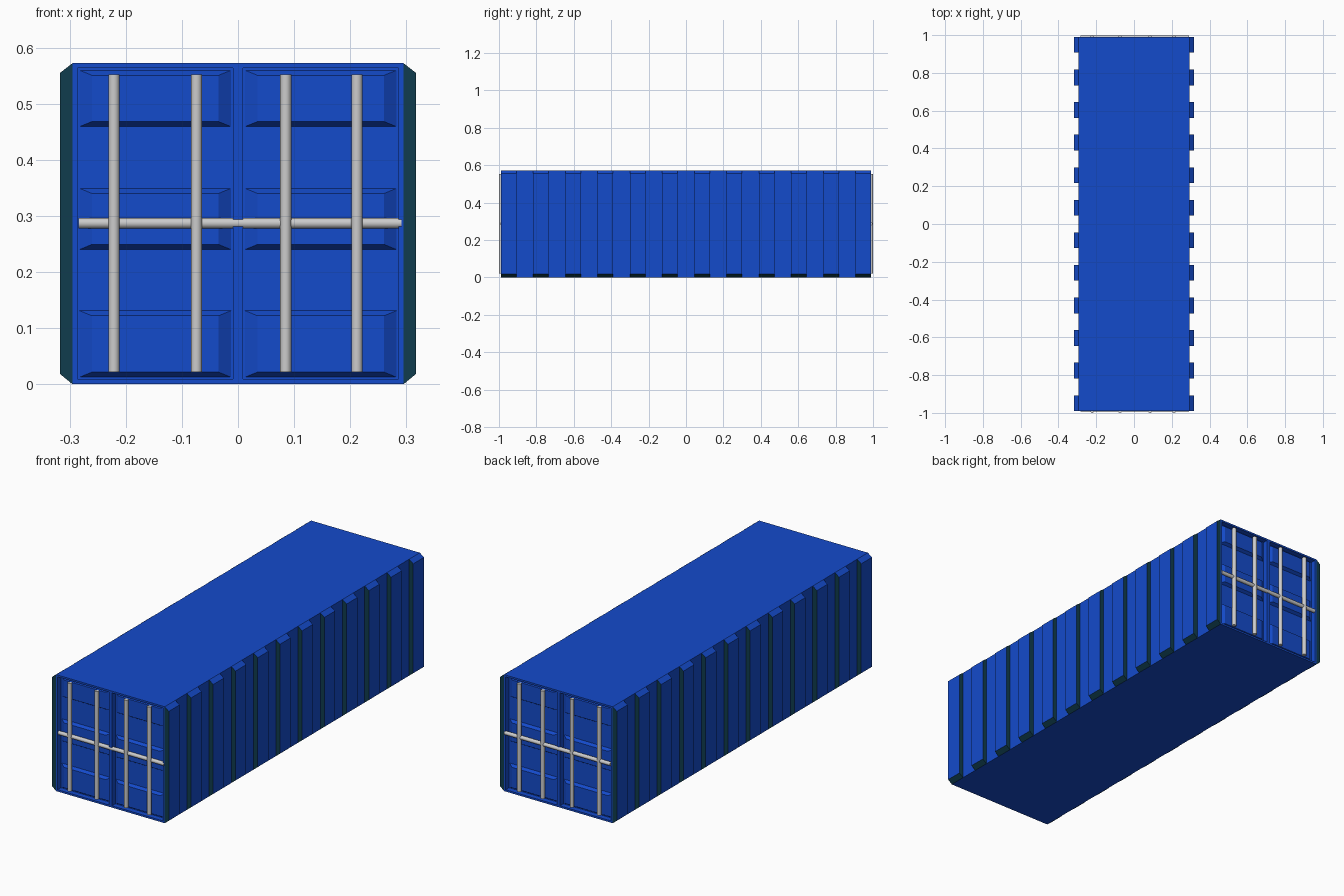
import bpy, bmesh
from math import pi
from mathutils import Matrix, Vector

if "Cube" in bpy.data.objects:
    bpy.data.objects.remove(bpy.data.objects["Cube"])

W, L, H = 0.295, 0.99, 0.572      # half width, half length, height


def material(name, rgb):
    m = bpy.data.materials.new(name)
    m.diffuse_color = (*rgb, 1)
    m.use_nodes = True
    m.node_tree.nodes["Principled BSDF"].inputs["Base Color"].default_value = m.diffuse_color
    return m


blue = material("blue_paint", (0.007, 0.07, 0.6))
teal = material("dark_teal", (0.005, 0.045, 0.075))


def finish(name, bm, mats=()):
    bm.normal_update()
    me = bpy.data.meshes.new(name)
    bm.to_mesh(me)
    bm.free()
    ob = bpy.data.objects.new(name, me)
    for m in mats:
        me.materials.append(m)
    bpy.context.collection.objects.link(ob)
    return ob


def mirror(ob, axis):
    m = ob.modifiers.new("mirror", 'MIRROR')
    m.use_axis = [i == axis for i in range(3)]
    m.use_mirror_merge = False


# body: box whose ends are split into two sunken door leaves
bm = bmesh.new()
bmesh.ops.create_cube(bm, size=1, matrix=Matrix.Translation((0, 0, H / 2))
                      @ Matrix.Diagonal((2 * W, 2 * L, H, 1)))
bmesh.ops.bisect_plane(bm, geom=bm.verts[:] + bm.edges[:] + bm.faces[:],
                       plane_co=(0, 0, 0), plane_no=(1, 0, 0))
bm.normal_update()
ends = [f for f in bm.faces if abs(f.normal.y) > 0.9]
bmesh.ops.inset_individual(bm, faces=ends, thickness=0.0125)
bm.normal_update()
push = [(f, -0.026 * f.normal) for f in ends]
for f, d in push:
    new = bmesh.ops.extrude_discrete_faces(bm, faces=[f])["faces"][0]
    bmesh.ops.translate(bm, verts=new.verts[:], vec=d)
finish("container_body", bm, [blue])

# side ribs: one chamfered rib, arrayed and mirrored
bm = bmesh.new()
profile = [(W, 0), (0.317, 0.018), (0.317, 0.555), (W, H)]
lo = bm.faces.new([bm.verts.new((x, -L, z)) for x, z in profile])
ext = bmesh.ops.extrude_face_region(bm, geom=[lo], use_keep_orig=True)
bmesh.ops.translate(bm, verts=[v for v in ext["geom"] if isinstance(v, bmesh.types.BMVert)],
                    vec=(0, 0.083, 0))
bmesh.ops.recalc_face_normals(bm, faces=bm.faces[:])
for f in bm.faces:
    f.material_index = int(abs(f.normal.y) > 0.9 or f.normal.z < -0.3)
bmesh.ops.delete(bm, geom=[f for f in bm.faces if f.normal.x < -0.9], context='FACES_ONLY')
ribs = finish("side_ribs", bm, [blue, teal])
arr = ribs.modifiers.new("array", 'ARRAY')
arr.count = 12
arr.use_relative_offset = False
arr.use_constant_offset = True
arr.constant_offset_displace = (0, (2 * L - 0.083) / 11, 0)
mirror(ribs, 0)

# raised door panels: bevelled plates on the sunken leaves, both ends
bm = bmesh.new()
for x0, x1 in ((-0.2825, -0.0125), (0.0125, 0.2825)):
    for z0, z1 in ((0.0125, 0.131), (0.24, 0.349), (0.459, 0.5595)):
        rings = []
        for y, dx, dz in ((-0.964, 0, 0), (-0.979, 0.022, 0.009)):
            rings.append([bm.verts.new((x, y, z)) for x, z in (
                (x0 + dx, z0 + dz), (x1 - dx, z0 + dz), (x1 - dx, z1 - dz), (x0 + dx, z1 - dz))])
        back, face = rings
        bm.faces.new(face)
        for i in range(4):
            j = (i + 1) % 4
            bm.faces.new((back[i], back[j], face[j], face[i]))
panels = finish("door_panels", bm, [blue])
mirror(panels, 1)


def rod(bm, a, b, r):
    a, b = Vector(a), Vector(b)
    d = b - a
    rot = d.to_track_quat('Z', 'Y').to_matrix().to_4x4()
    bmesh.ops.create_cone(bm, cap_ends=True, segments=16, radius1=r, radius2=r,
                          depth=d.length, matrix=Matrix.Translation((a + b) / 2) @ rot)


def smooth(ob):
    bpy.context.view_layer.objects.active = ob
    ob.select_set(True)
    bpy.ops.object.shade_smooth_by_angle(angle=pi / 6)
    ob.select_set(False)


# upright locking rods and cross bars at both ends
for end, s, bar_y in (("front", -1, 0.983), ("back", 1, 0.988)):
    bm = bmesh.new()
    for x in (-0.221, -0.074, 0.085, 0.212):
        rod(bm, (x, s * 0.99, 0.022), (x, s * 0.99, 0.552), 0.01)
    smooth(finish(end + "_locking_rods", bm))
    bm = bmesh.new()
    rod(bm, (-0.284, s * bar_y, 0.287), (0.291, s * bar_y, 0.287), 0.0095)
    smooth(finish(end + "_cross_bar", bm))
